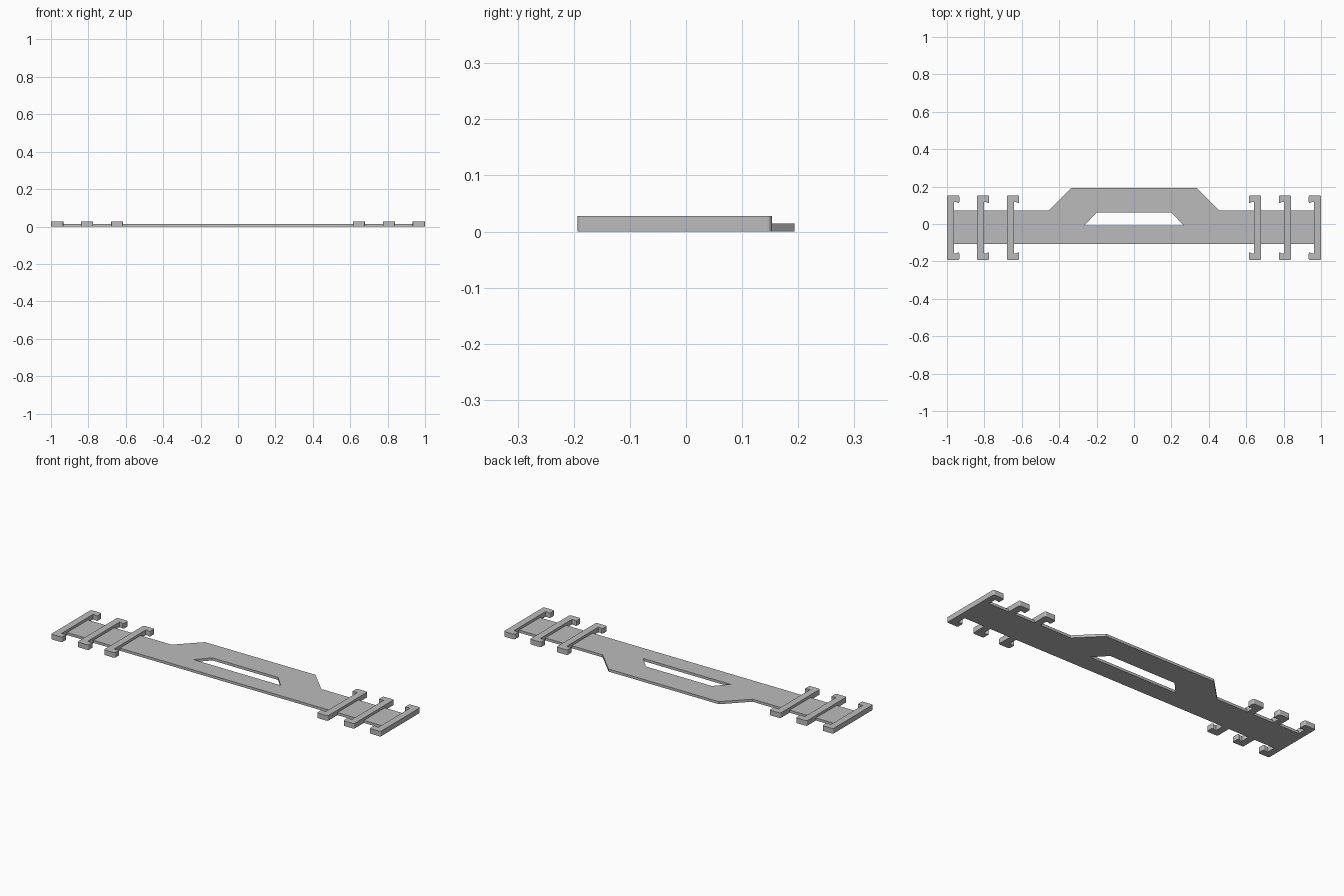
import bpy
import bmesh

cube = bpy.data.objects.get("Cube")
if cube:
    bpy.data.objects.remove(cube)

PLATE_T, HOOK_T = 0.014, 0.028

grey = bpy.data.materials.new("light grey plastic")
grey.use_nodes = True
colour = (0.5, 0.5, 0.5, 1)
grey.diffuse_color = colour
grey.node_tree.nodes["Principled BSDF"].inputs["Base Color"].default_value = colour


def mirrored_prism(name, outline, height, rounded=(), radius=0.012):
    """Extrude a right-half outline upward and mirror it across x = 0."""
    bm = bmesh.new()
    verts = [bm.verts.new((x, y, 0)) for x, y in outline]
    bm.faces.new(verts)
    if rounded:
        bmesh.ops.bevel(bm, geom=[verts[i] for i in rounded], offset=radius,
                        segments=4, profile=0.5, affect='VERTICES')
    ext = bmesh.ops.extrude_face_region(bm, geom=bm.faces[:])
    top = [g for g in ext["geom"] if isinstance(g, bmesh.types.BMVert)]
    bmesh.ops.translate(bm, verts=top, vec=(0, 0, height))
    # Open the centre seam so both halves join as one solid
    seam = [f for f in bm.faces if all(abs(v.co.x) < 1e-5 for v in f.verts)]
    bmesh.ops.recalc_face_normals(bm, faces=bm.faces[:])
    if seam:
        bmesh.ops.delete(bm, geom=seam, context='FACES')
    mesh = bpy.data.meshes.new(name)
    bm.to_mesh(mesh)
    bm.free()
    mesh.materials.append(grey)
    obj = bpy.data.objects.new(name, mesh)
    bpy.context.collection.objects.link(obj)
    mirror = obj.modifiers.new("Mirror", 'MIRROR')
    mirror.use_clip = True
    return obj


# Flat strap with raised back edge and trapezoid slot
mirrored_prism("strap_plate", [
    (0, -0.108), (1, -0.108), (1, 0.073), (0.455, 0.073), (0.335, 0.193),
    (0, 0.193), (0, 0.062), (0.2, 0.062), (0.265, -0.008), (0, -0.008),
], PLATE_T)

# Three pairs of hook bars, lips pointing to the middle
FRONT, BACK = -0.193, 0.153
for i, label in enumerate(("outer", "middle", "inner")):
    x = 1 - 0.16 * i
    spine, step, tip = x - 0.038, x - 0.05, x - 0.066
    mirrored_prism(f"{label}_hook_bars", [
        (x, FRONT), (x, BACK),
        (tip, BACK), (tip, BACK - 0.043), (step, BACK - 0.036), (spine, BACK - 0.036),
        (spine, FRONT + 0.036), (step, FRONT + 0.036), (tip, FRONT + 0.043), (tip, FRONT),
    ], HOOK_T, rounded=(0, 1, 2, 3, 8, 9), radius=0.008)
